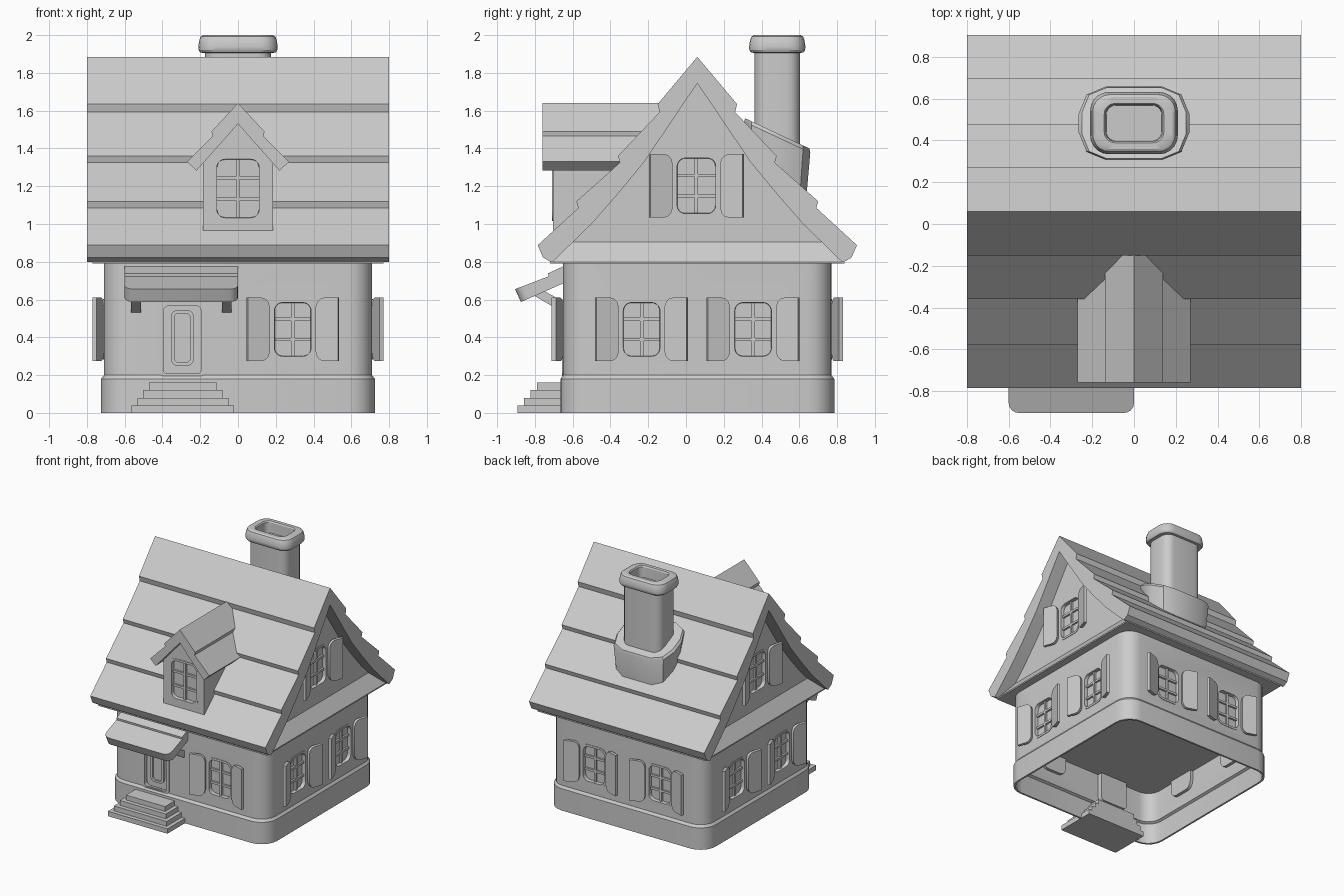
import bpy, bmesh
from math import sin, cos, pi, radians
from mathutils import Matrix, Vector

old = bpy.data.objects.get("Cube")
if old:
    bpy.data.objects.remove(old)

GREY = (0.6, 0.6, 0.6, 1)
plaster = bpy.data.materials.new("plain grey")
plaster.use_nodes = True
plaster.diffuse_color = GREY
plaster.node_tree.nodes["Principled BSDF"].inputs["Base Color"].default_value = GREY

CY = 0.06  # middle of the house in y


def rrect(w, h, r, seg=5):
    """Rounded rectangle around the origin."""
    pts = []
    for i, (sx, sy) in enumerate([(1, 1), (-1, 1), (-1, -1), (1, -1)]):
        for k in range(seg + 1):
            a = (i + k / seg) * pi / 2
            pts.append((sx * (w / 2 - r) + r * cos(a), sy * (h / 2 - r) + r * sin(a)))
    return pts


def loft(bm, loops):
    """Skin through matching loops and cap both ends."""
    rings = [[bm.verts.new(p) for p in loop] for loop in loops]
    n = len(rings[0])
    for a, b in zip(rings, rings[1:]):
        for i in range(n):
            bm.faces.new((a[i], a[(i + 1) % n], b[(i + 1) % n], b[i]))
    bm.faces.new(rings[0])
    bm.faces.new(rings[-1])


def box(bm, x, y, z):
    loft(bm, [[(x[0], y[0], h), (x[1], y[0], h), (x[1], y[1], h), (x[0], y[1], h)] for h in z])


def prism_x(bm, pts, x0, x1):
    loft(bm, [[(x, y, z) for y, z in pts] for x in (x0, x1)])


def prism_y(bm, pts, y0, y1):
    loft(bm, [[(x, y, z) for x, z in pts] for y in (y0, y1)])


def plan(w, d, r, z, cy=CY, seg=5, tilt=0):
    """Horizontal rounded loop, optionally sloping down towards the back."""
    return [(x, y + cy, z - tilt * y) for x, y in rrect(w, d, r, seg)]


def upright(w, h, r, y, cz=0):
    return [(x, y, z + cz) for x, z in rrect(w, h, r)]


def smooth(ob, angle=30):
    bpy.ops.object.select_all(action="DESELECT")
    ob.select_set(True)
    bpy.context.view_layer.objects.active = ob
    bpy.ops.object.shade_smooth_by_angle(angle=radians(angle))


def finish(name, bm, loc=(0, 0, 0), turn=0, angle=30):
    bmesh.ops.recalc_face_normals(bm, faces=bm.faces)
    bm.transform(Matrix.Translation(Vector(loc)) @ Matrix.Rotation(radians(turn), 4, "Z"))
    me = bpy.data.meshes.new(name)
    bm.to_mesh(me)
    bm.free()
    me.materials.append(plaster)
    ob = bpy.data.objects.new(name, me)
    bpy.context.collection.objects.link(ob)
    smooth(ob, angle)
    return ob


def carve(target, loops, loc, turn):
    """Cut a recess into a wall."""
    bm = bmesh.new()
    loft(bm, loops)
    cutter = finish("recess_cutter", bm, loc, turn)
    mod = target.modifiers.new("recess", "BOOLEAN")
    mod.operation = "DIFFERENCE"
    mod.object = cutter
    smooth(target)
    bpy.ops.object.modifier_apply(modifier=mod.name)
    bpy.data.objects.remove(cutter)
    smooth(target)


def mirrored(half):
    """Close a right-hand profile with its mirror image."""
    return half + [(-x, z) for x, z in reversed(half) if x > 0]


# Hollow walls standing on a plinth
bm = bmesh.new()
loft(bm, [plan(1.38, 1.38, 0.11, 0.43), plan(1.38, 1.38, 0.11, 0.18), plan(1.42, 1.42, 0.13, 0.17),
          plan(1.42, 1.42, 0.13, 0), plan(1.45, 1.45, 0.14, 0), plan(1.45, 1.45, 0.14, 0.18),
          plan(1.42, 1.42, 0.125, 0.2), plan(1.42, 1.42, 0.125, 0.8)])
walls = finish("walls", bm)

# Sloped ledge under the gables
bm = bmesh.new()
loft(bm, [[(sx * hx, CY + sy * hy, z) for sx, sy in ((1, 1), (-1, 1), (-1, -1), (1, -1))]
          for hx, hy, z in ((0.77, 0.78, 0.79), (0.77, 0.78, 0.8), (0.69, 0.68, 0.905))])
finish("gable_ledge", bm)

# Stepped roof with flared underside, and the gable walls beneath it
outer = [(0, 1.885), (0.21, 1.635), (0.2, 1.592), (0.42, 1.36), (0.41, 1.325),
         (0.64, 1.12), (0.63, 1.085), (0.845, 0.888), (0.817, 0.823), (0.775, 0.798)]
under = [(0.765, 0.8), (0.56, 1.0), (0.42, 1.16), (0.28, 1.33), (0, 1.745)]
section = outer + under + [(-x, z) for x, z in (outer + under)[::-1] if x > 0]
bm = bmesh.new()
prism_x(bm, [(CY + y, z) for y, z in section], -0.8, 0.8)
finish("roof", bm, angle=5)
bm = bmesh.new()
prism_x(bm, [(CY + y, z) for y, z in mirrored(under[::-1])], -0.69, 0.69)
gable_walls = finish("gable_walls", bm)

# Dormer
bm = bmesh.new()
prism_y(bm, [(-0.185, 0.965), (0.185, 0.965), (0.185, 1.34), (0, 1.54), (-0.185, 1.34)], -0.705, -0.1)
dormer_walls = finish("dormer_walls", bm)
top = [(0, 1.64), (0.14, 1.49), (0.135, 1.465), (0.27, 1.33), (0.22, 1.282), (0, 1.53)]
bm = bmesh.new()
prism_y(bm, top + [(-x, z) for x, z in top[::-1] if x > 0], -0.76, 0)
finish("dormer_roof", bm, angle=5)

# Chimney: stack, hollow cap and sloping collar
CH = 0.483
bm = bmesh.new()
loft(bm, [plan(0.35, 0.242, 0.07, z, CH) for z in (1.1, 1.8)] + [plan(0.35, 0.242, 0.07, 1.91, CH),
     plan(0.27, 0.178, 0.05, 1.91, CH), plan(0.26, 0.17, 0.05, 1.82, CH)])
finish("chimney_stack", bm)
bm = bmesh.new()
bulge = [(0.0, 1.905), (0.045, 1.908), (0.063, 1.922), (0.065, 1.94), (0.055, 1.973), (0.04, 1.992), (0.015, 2.0)]
loft(bm, [plan(0.275, 0.18, 0.05, 1.905, CH)]
     + [plan(0.355 + g, 0.233 + g, 0.07 + g * 0.3, z, CH) for g, z in bulge]
     + [plan(0.285, 0.188, 0.05, 2.0, CH), plan(0.27, 0.175, 0.045, 1.99, CH), plan(0.265, 0.17, 0.045, 1.9, CH)])
finish("chimney_cap", bm)
bm = bmesh.new()
loft(bm, [plan(w, d, r, z, CH, 2, t) for w, d, r, z, t in
          ((0.48, 0.3, 0.11, 1.2, 0.7), (0.53, 0.35, 0.13, 1.46, 0.47),
           (0.5, 0.34, 0.12, 1.48, 0.47), (0.37, 0.27, 0.09, 1.48, 0.47))])
finish("chimney_collar", bm)


def window(name, wall, loc, turn, w=0.23, h=0.32, shutters=True):
    carve(wall, [upright(w - 0.01, h - 0.01, 0.055, y) for y in (-0.05, 0.035)], loc, turn)
    bm = bmesh.new()
    # rounded frame set into the wall, with a sunken pane
    loft(bm, [upright(w, h, 0.06, 0.045), upright(w, h, 0.06, -0.004),
              upright(w - 0.035, h - 0.035, 0.045, -0.004), upright(w - 0.04, h - 0.04, 0.04, 0.026)])
    # glazing bars
    box(bm, (-0.009, 0.009), (0.01, 0.03), (0.02 - h / 2, h / 2 - 0.02))
    for z in (-h / 6, h / 6):
        box(bm, (0.02 - w / 2, w / 2 - 0.02), (0.011, 0.03), (z - 0.009, z + 0.009))
    # shutters swung part open
    if shutters:
        outline = [(0, -0.12), (0.008, -0.145), (0.025, -0.162), (0.045, -0.168), (0.123, -0.168)]
        outline += [(u, -z) for u, z in outline[::-1]]
        ca, sa = cos(0.32), sin(0.32)
        for s in (-1, 1):
            loft(bm, [[(s * (w / 2 + 0.014 + u * ca - t * sa), -u * sa - t * ca, z)
                       for u, z in outline] for t in (0, 0.024)])
    finish(name, bm, loc, turn)


window("front_window", walls, (0.29, CY - 0.71, 0.442), 0)
window("dormer_window", dormer_walls, (0, -0.705, 1.188), 0, 0.26, 0.345, False)
for side, s in (("left", 1), ("right", -1)):
    window("back_window_" + side, walls, (s * 0.3, CY + 0.71, 0.442), 180)
    window("gable_window_" + side, gable_walls, (s * 0.69, CY - 0.005, 1.202), s * 90, 0.24, 0.33)
    for place, y in (("front", -0.235), ("rear", 0.355)):
        window(f"{side}_{place}_window", walls, (s * 0.71, y, 0.442), s * 90)

# Sunken door with frame and a narrow light
spot = (-0.295, CY - 0.71, 0)
carve(walls, [upright(0.24, 0.37, 0.03, y, 0.393) for y in (-0.05, 0.05)], spot, 0)
bm = bmesh.new()
loft(bm, [upright(w, h, r, y, cz) for w, h, r, y, cz in
          ((0.25, 0.39, 0.03, 0.06, 0.39), (0.25, 0.39, 0.03, -0.006, 0.39),
           (0.2, 0.365, 0.03, -0.006, 0.385), (0.2, 0.365, 0.03, 0.03, 0.385))])
loft(bm, [upright(w, h, r, y, 0.397) for w, h, r, y in
          ((0.12, 0.295, 0.035, 0.035), (0.12, 0.295, 0.035, 0.015),
           (0.085, 0.26, 0.025, 0.015), (0.085, 0.26, 0.025, 0.028))])
finish("door", bm, spot)

# Awning with rounded front corners, on two brackets
bm = bmesh.new()
prism_x(bm, [(-0.64, 0.78), (-0.73, 0.739), (-0.728, 0.723), (-0.905, 0.655), (-0.874, 0.587), (-0.64, 0.69)],
        -0.6, 0)
corners = [e for e in bm.edges if all(v.co.y < -0.85 for v in e.verts)
           and abs(e.verts[0].co.x - e.verts[1].co.x) < 0.01]
bmesh.ops.bevel(bm, geom=corners, offset=0.05, segments=4, profile=0.5, affect="EDGES")
finish("awning", bm)
for side, x in (("left", -0.06), ("right", -0.54)):
    bm = bmesh.new()
    prism_x(bm, [(-0.82, 0.63), (-0.64, 0.525), (-0.64, 0.585), (-0.76, 0.65)], x - 0.026, x + 0.026)
    finish("awning_bracket_" + side, bm)

# Front steps
bm = bmesh.new()
for i in range(4):
    half = 0.272 - i * 0.031
    box(bm, (-0.292 - half, -0.292 + half), (-0.892 + i * 0.034, -0.56), (i * 0.04, i * 0.04 + 0.04))
finish("front_steps", bm)
